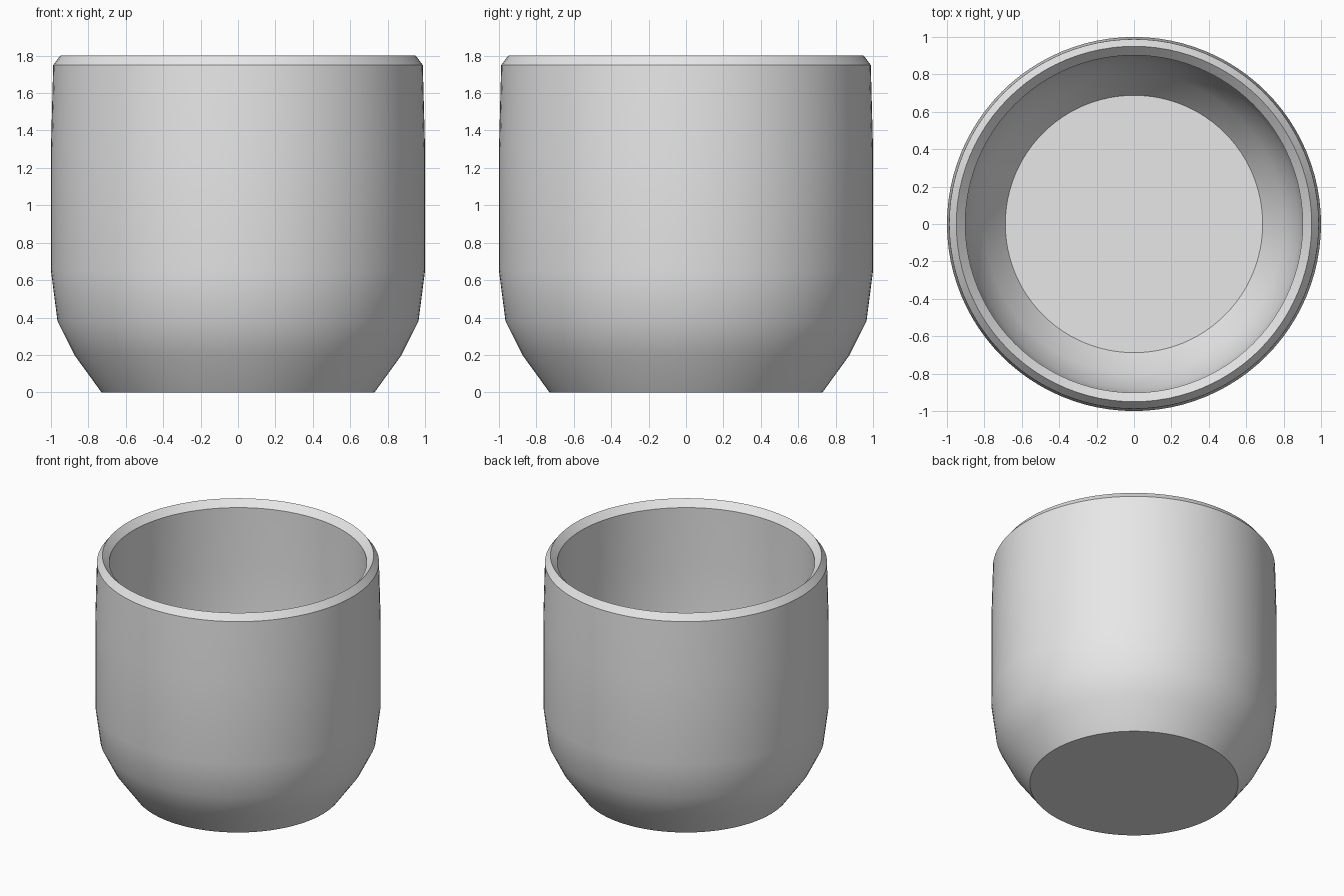
import bpy
import bmesh
import math

default = bpy.data.objects.get("Cube")
if default:
    bpy.data.objects.remove(default, do_unlink=True)

SEGMENTS = 96

# Radius and height, from the base, over the rim and down to the inner floor
PROFILE = [
    (0.73, 0), (0.875, 0.2), (0.965, 0.38), (1, 0.65), (1, 1.3), (0.988, 1.75),
    (0.95, 1.8),
    (0.902, 1.75), (0.91, 1.3), (0.91, 0.66), (0.88, 0.42), (0.8, 0.25), (0.688, 0.1),
]


def ring(bm, radius, z):
    return [bm.verts.new((radius * math.cos(a), radius * math.sin(a), z))
            for a in (math.tau * i / SEGMENTS for i in range(SEGMENTS))]


# Plain ceramic colour
ceramic = bpy.data.materials.new("light_grey_ceramic")
ceramic.use_nodes = True
colour = (0.8, 0.8, 0.8, 1)
ceramic.diffuse_color = colour
ceramic.node_tree.nodes["Principled BSDF"].inputs["Base Color"].default_value = colour

# Cup wall, turned around the vertical axis
bm = bmesh.new()
rings = [ring(bm, r, z) for r, z in PROFILE]
for low, high in zip(rings, rings[1:]):
    for i in range(SEGMENTS):
        j = (i + 1) % SEGMENTS
        bm.faces.new((low[i], low[j], high[j], high[i]))

# Flat underside and inner floor
bm.faces.new(list(reversed(rings[0])))
bm.faces.new(rings[-1])
bmesh.ops.recalc_face_normals(bm, faces=bm.faces)

mesh = bpy.data.meshes.new("cup")
bm.to_mesh(mesh)
bm.free()
mesh.materials.append(ceramic)
cup = bpy.data.objects.new("cup", mesh)
bpy.context.collection.objects.link(cup)

# Smooth wall with crisp rim, floor and base edges
bpy.ops.object.select_all(action="DESELECT")
cup.select_set(True)
bpy.context.view_layer.objects.active = cup
bpy.ops.object.shade_smooth_by_angle(angle=math.radians(30))
